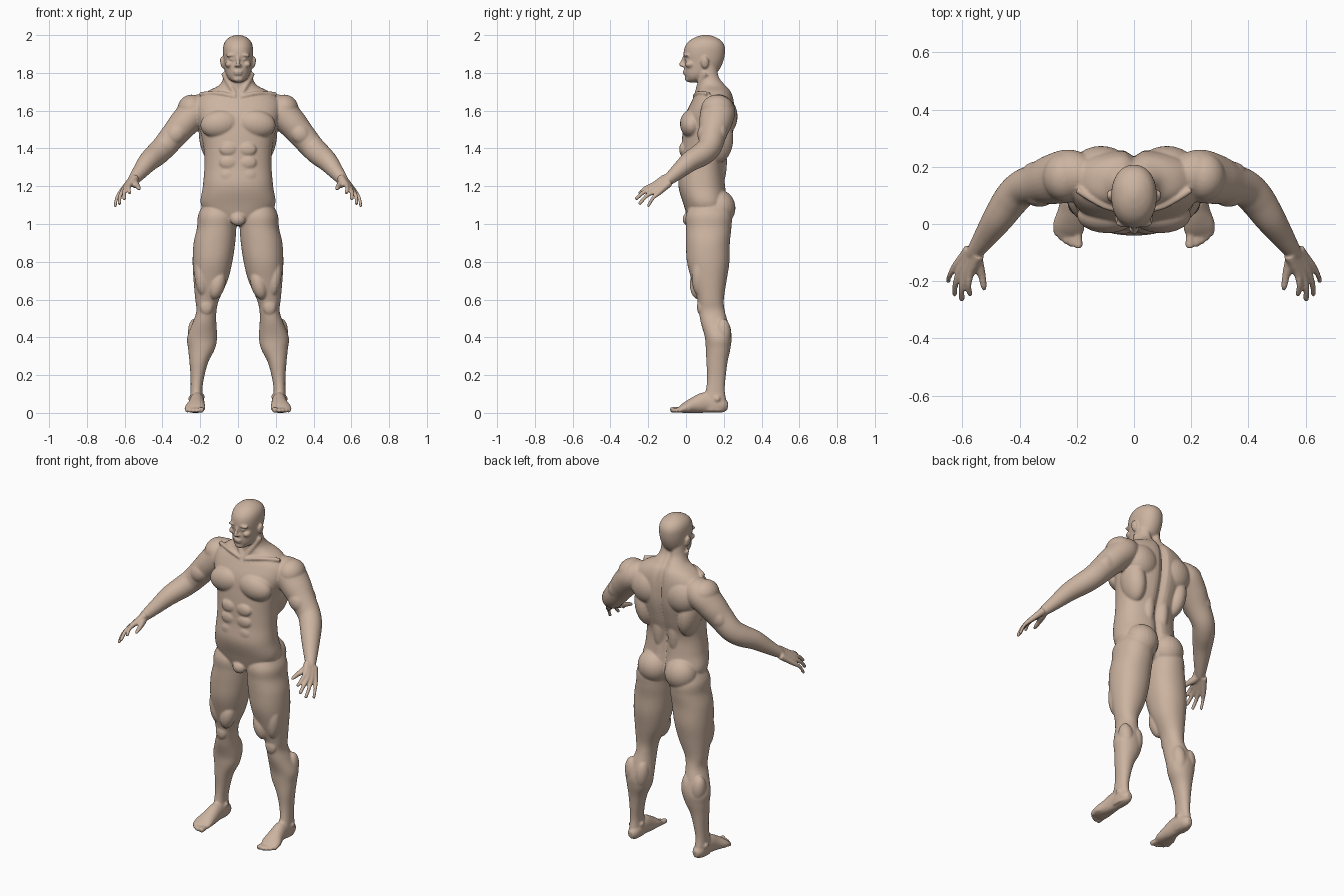
import bpy, bmesh, math
from mathutils import Vector, Matrix

bm = bmesh.new()
SIDES = 28


def spline(rows, n):
    """Catmull-Rom interpolation through rows of any width."""
    p = [Vector(r) for r in rows]
    p = [p[0]] + p + [p[-1]]
    out = []
    for i in range(1, len(p) - 2):
        a, b, c, d = p[i - 1:i + 3]
        for k in range(n):
            t = k / n
            out.append(0.5 * (2 * b + (c - a) * t + (2 * a - 5 * b + 4 * c - d) * t * t
                              + (3 * b - a - 3 * c + d) * t ** 3))
    return out + [p[-1]]


def loft(rings):
    """Skin a list of point rings and cap both ends."""
    vs = [[bm.verts.new(co) for co in ring] for ring in rings]
    n = len(vs[0])
    for lo, hi in zip(vs, vs[1:]):
        for i in range(n):
            j = (i + 1) % n
            bm.faces.new((lo[i], lo[j], hi[j], hi[i]))
    bm.faces.new(vs[0][::-1])
    bm.faces.new(vs[-1])


def column(rows, power=2.0, groove=0.0):
    """Upright form; rows are z, centre x, half width, front y, back y."""
    rings = []
    for z, cx, rx, yf, yb in spline(rows, 5):
        ring = []
        for i in range(SIDES * 2):
            a = math.pi * i / SIDES
            c, s = math.cos(a), math.sin(a)
            x = rx * math.copysign(abs(c) ** (2 / power), c)
            y = (yb - yf) / 2 * math.copysign(abs(s) ** (2 / power), s)
            if s > 0:
                y -= groove * math.exp(-(x / 0.022) ** 2)
            ring.append((cx + x, (yf + yb) / 2 + y, z))
        rings.append(ring)
    loft(rings)


def tube(rows):
    """Limb along a path; rows are x, y, z, side radius, upright radius."""
    pts = spline(rows, 5)
    rings = []
    for i, p in enumerate(pts):
        t = (pts[min(i + 1, len(pts) - 1)] - pts[max(i - 1, 0)]).to_3d().normalized()
        a = t.cross(Vector((0, 0, 1))).normalized()
        b = a.cross(t)
        rings.append([p.to_3d() + a * p[3] * math.cos(math.tau * k / SIDES)
                      + b * p[4] * math.sin(math.tau * k / SIDES) for k in range(SIDES)])
    loft(rings)


def blob(loc, size, tilt=0.0):
    """Muscle or feature ellipsoid, tilted in the front plane."""
    m = Matrix.Translation(loc) @ Matrix.Rotation(tilt, 4, 'Y') @ Matrix.Diagonal((*size, 1))
    bmesh.ops.create_uvsphere(bm, u_segments=24, v_segments=16, radius=1, matrix=m)


# leg
column([(1.13, .11, .06, .04, .20), (1.05, .11, .10, .0, .24), (.98, .113, .104, .0, .24),
        (.90, .125, .11, .0, .232), (.80, .135, .105, .005, .23), (.70, .145, .09, .03, .215),
        (.60, .163, .063, .06, .20), (.54, .167, .053, .068, .205), (.48, .177, .062, .078, .222),
        (.40, .19, .079, .10, .24), (.34, .193, .071, .105, .235), (.27, .207, .05, .108, .22),
        (.19, .215, .036, .112, .21), (.12, .22, .031, .105, .205), (.05, .22, .034, .08, .215),
        (.01, .22, .03, .09, .21)], 2.15)
blob((.09, .175, 1.085), (.095, .087, .095))            # buttock
blob((.11, .065, .68), (.042, .045, .08), -.25)         # inner thigh
blob((.195, .07, .72), (.035, .04, .10), .1)            # outer thigh
blob((.167, .078, .56), (.034, .02, .042))              # kneecap
blob((.158, .195, .41), (.042, .046, .09), -.1)         # inner calf
blob((.222, .195, .42), (.042, .044, .08), .1)          # outer calf
blob((.188, .155, .085), (.012, .018, .016))            # ankle bones
blob((.251, .165, .075), (.012, .018, .016))

# foot and toes
tube([(.217, .222, .035, .016, .02), (.217, .19, .04, .034, .04), (.217, .11, .055, .038, .055),
      (.22, .05, .042, .045, .045), (.227, .0, .028, .055, .03), (.23, -.03, .018, .052, .018),
      (.23, -.042, .015, .042, .012)])
for x, y, r in ((.195, -.084, .015), (.219, -.08, .0105), (.237, -.071, .0105),
                (.254, -.058, .010), (.270, -.04, .010)):
    tube([(x * .9 + .023, y + .06, .018, r, r), (x, y + .02, .016, r, r),
          (x, y + .006, r, r, r), (x, y, r * .9, r * .5, r * .5)])

# arm
tube([(.14, .165, 1.63, .055, .055), (.215, .17, 1.603, .09, .083), (.28, .157, 1.54, .088, .079),
      (.335, .142, 1.475, .073, .071), (.39, .125, 1.41, .064, .065), (.43, .085, 1.37, .062, .062),
      (.475, .02, 1.33, .054, .054), (.52, -.045, 1.275, .041, .041),
      (.553, -.092, 1.235, .03, .031), (.565, -.11, 1.222, .025, .025)])
blob((.245, .165, 1.61), (.075, .085, .075))            # shoulder cap
blob((.33, .10, 1.475), (.06, .04, .05), .8)            # biceps
blob((.33, .185, 1.495), (.07, .035, .05), .8)          # triceps

# fingers, each running from the wrist so that together they form the palm
wrist, across = Vector((.558, -.10, 1.232)), Vector((.045, .03, -.04))
for k, knuckle, tip, r in ((-.3, (.572, -.172, 1.207), (.573, -.25, 1.160), .0105),
                           (-.1, (.591, -.176, 1.191), (.602, -.268, 1.130), .011),
                           (.15, (.608, -.166, 1.176), (.628, -.25, 1.103), .0105),
                           (.35, (.622, -.146, 1.164), (.651, -.203, 1.090), .0095)):
    kn, tp = Vector(knuckle), Vector(tip)
    mid = kn.lerp(tp, .5) + Vector((.006, -.002, .008))
    base = wrist + across * k
    tube([(*base, .022, .022), (*base.lerp(kn, .5), .018, .018), (*kn, .0145, .0145), (*mid, r, r),
          (*mid.lerp(tp, .85), r * .9, r * .9), (*tp, r * .5, r * .5)])
tube([(.555, -.10, 1.23, .022, .022), (.545, -.14, 1.212, .02, .021), (.532, -.18, 1.20, .014, .014),
      (.526, -.215, 1.19, .011, .011), (.523, -.232, 1.182, .006, .006)])   # thumb

# trunk muscles
blob((.095, .03, 1.53), (.105, .062, .075), .15)        # chest
blob((.115, .20, 1.57), (.10, .073, .10), .2)           # shoulder blade
blob((.145, .165, 1.45), (.06, .085, .13), .15)         # side of back
blob((.05, .165, 1.33), (.042, .052, .15))              # lower back
tube([(.012, .045, 1.672, .012, .012), (.10, .062, 1.692, .011, .011),
      (.20, .12, 1.688, .012, .012)])                   # collarbone
tube([(.075, .105, 1.80, .016, .016), (.045, .075, 1.74, .016, .016),
      (.012, .055, 1.68, .012, .012)])                  # neck cord
for z in (1.255, 1.325, 1.395):
    blob((.05, -.017, z), (.047, .019, .036))           # stomach

# paired face features
blob((.083, .10, 1.855), (.011, .021, .032), .15)       # ear
blob((.031, .003, 1.894), (.034, .016, .009), .1)       # brow
blob((.032, .005, 1.873), (.014, .013, .010))           # eye
blob((.047, .022, 1.845), (.021, .028, .018))           # cheek
blob((.010, -.016, 1.838), (.009, .011, .008))          # nostril

# copy the paired parts to the other side
copy = bmesh.ops.duplicate(bm, geom=bm.verts[:] + bm.edges[:] + bm.faces[:])
for e in copy['geom']:
    if isinstance(e, bmesh.types.BMVert):
        e.co.x *= -1

# torso and neck
column([(.99, 0, .04, .05, .14), (1.02, 0, .13, .015, .20), (1.10, 0, .196, -.012, .222),
        (1.20, 0, .186, -.04, .21), (1.30, 0, .178, -.03, .205), (1.40, 0, .182, -.025, .232),
        (1.50, 0, .202, -.016, .255), (1.58, 0, .225, -.002, .26), (1.65, 0, .22, .03, .255),
        (1.70, 0, .165, .058, .24), (1.735, 0, .10, .062, .212), (1.78, 0, .076, .055, .18),
        (1.85, 0, .07, .05, .17)], 2.3, .024)
blob((0, .012, 1.025), (.04, .03, .035))                # groin

# head
column([(1.750, 0, .02, .015, .05), (1.765, 0, .045, .003, .10), (1.79, 0, .062, -.006, .15),
        (1.82, 0, .069, -.009, .178), (1.86, 0, .075, -.008, .197), (1.90, 0, .079, -.013, .206),
        (1.94, 0, .078, -.005, .205), (1.97, 0, .066, .018, .187), (1.99, 0, .042, .052, .155),
        (2.001, 0, .012, .09, .118)], 2.15)
tube([(0, -.006, 1.892, .008, .008), (0, -.018, 1.862, .009, .009),
      (0, -.027, 1.843, .011, .010), (0, -.027, 1.834, .006, .005)])        # nose
blob((0, -.007, 1.807), (.026, .011, .006))             # lips
blob((0, -.005, 1.795), (.022, .011, .006))
blob((0, .010, 1.768), (.028, .016, .016))              # chin

# soles flat on the floor
for v in bm.verts:
    v.co.z = max(v.co.z, 0)
bmesh.ops.recalc_face_normals(bm, faces=bm.faces[:])

# fuse everything into one skin
mesh = bpy.data.meshes.new("body")
bm.to_mesh(mesh)
bm.free()
body = bpy.data.objects.new("body", mesh)
bpy.context.collection.objects.link(body)
skin = bpy.data.materials.new("skin")
skin.diffuse_color = (.60, .45, .35, 1)
mesh.materials.append(skin)
fuse = body.modifiers.new("fuse", 'REMESH')
fuse.mode = 'VOXEL'
fuse.voxel_size = 0.0055
fuse.use_smooth_shade = True
soften = body.modifiers.new("soften", 'SMOOTH')
soften.factor = 0.5
soften.iterations = 5
